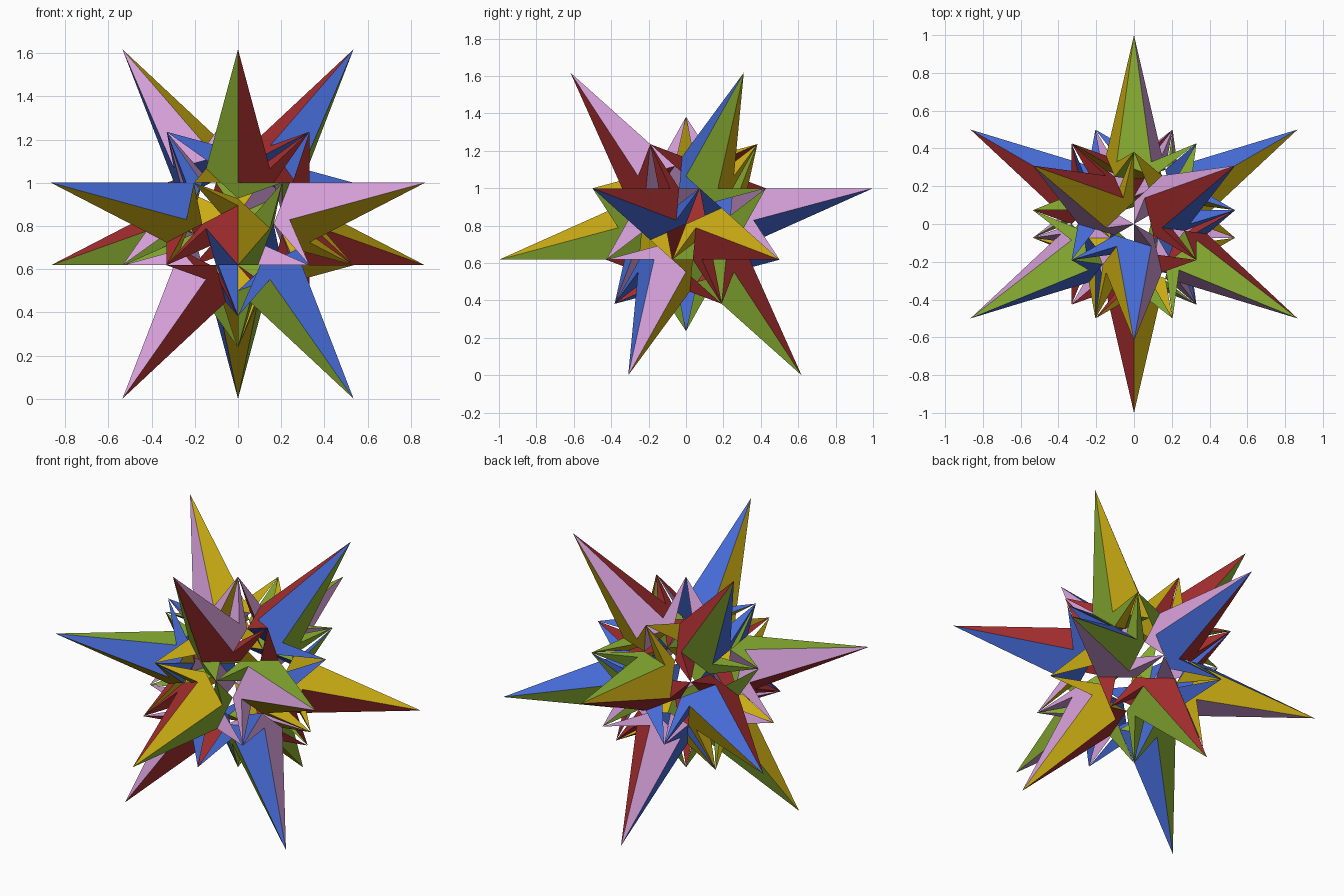
import bpy
from math import radians, degrees, acos, sqrt, cos, sin, atan2
from itertools import combinations
from mathutils import Vector, Matrix

if "Cube" in bpy.data.objects:
    bpy.data.objects.remove(bpy.data.objects["Cube"])

P = 0.190983                       # distance of every face plane from the centre
CENTRE = Vector((0, 0, 0.809017))
EPS = 1e-4
D = degrees(acos(sqrt(0.625)))     # twist between rings of the dodecahedron
HI, LO = sqrt(5) / 3, 1 / 3        # heights of the rings


def ring(angle, z, radius=None):
    r = sqrt(max(0, 1 - z * z)) if radius is None else radius
    return Vector((r * cos(radians(angle)), r * sin(radians(angle)), z))


def linear(rgb):
    return [((c / 255 + 0.055) / 1.055) ** 2.4 for c in rgb] + [1]


# Five colours, each owning the four planes of one tetrahedron
thirds = (0, 120, 240)
tetras = [[ring(0, 1)] + [ring(270 - D + t, -LO) for t in thirds],
          [ring(0, -1)] + [ring(90 + D + t, LO) for t in thirds]]
tetras += [[ring(330 + t, HI), ring(210 - D + t, LO),
            ring(30 + D + t, -LO), ring(270 + t, -HI)] for t in thirds]
colours = [("green", (140, 178, 52)), ("pink", (214, 160, 218)),
           ("yellow", (204, 174, 20)), ("blue", (70, 107, 214)),
           ("red", (168, 47, 48))]
materials = []
for name, rgb in colours:
    m = bpy.data.materials.new(name)
    m.diffuse_color = linear(rgb)
    m.use_nodes = True
    m.node_tree.nodes["Principled BSDF"].inputs["Base Color"].default_value = m.diffuse_color
    materials.append(m)
planes = [(n, i) for i, t in enumerate(tetras) for n in t]
normals = [n for n, _ in planes]

# All points where three or more planes meet
points = []
for a, b, c in combinations(normals, 3):
    m = Matrix((a, b, c))
    if abs(m.determinant()) < 1e-3:
        continue
    q = m.inverted() @ Vector((P, P, P))
    if q.length < 1.1 and all((q - o).length > 1e-3 for o in points):
        points.append(q)
dist = [[n.dot(q) - P for n in normals] for q in points]


def cell_faces(signs):
    """Polygons of the convex cell on the given side of each plane."""
    verts = [i for i, d in enumerate(dist)
             if all(s * v > -EPS for s, v in zip(signs, d))]
    for k, (n, colour) in enumerate(planes):
        loop = [i for i in verts if abs(dist[i][k]) < EPS]
        if len(loop) < 3:
            continue
        out = n * -signs[k]
        mid = sum((points[i] for i in loop), Vector()) / len(loop)
        u = (points[loop[0]] - mid).normalized()
        w = out.cross(u)
        loop.sort(key=lambda i: atan2((points[i] - mid).dot(w),
                                      (points[i] - mid).dot(u)))
        yield loop, colour


def signs_at(q):
    return [1 if n.dot(q) > P else -1 for n in normals]


# Long five-sided spikes, and the links below each of their five base faces
tips = [ring(a, 0.809017, 0.618034) for a in (30, 150, 270)]
tips += [ring(a, P, 1) for a in (90, 210, 330)]
tips += [-t for t in tips]
cells = []
for t in tips:
    s = signs_at(t * 0.6)
    cells.append(("long_spikes", s))
    for k in range(20):
        if s[k] > 0:
            cells.append(("inner_links", s[:k] + [-1] + s[k + 1:]))

# Short slivers along the edges at every tetrahedron corner
for tetra in tetras:
    corners = [n * (-3 * P) for n in tetra]
    for a in corners:
        for b in corners:
            if a is not b:
                cells.append(("short_spikes", signs_at(a + (b - a) * 0.045 - a * 0.02)))

# Keep only faces that are not shared by two cells
kept = {}
for part, s in cells:
    for loop, colour in cell_faces(s):
        key = frozenset(loop)
        if key in kept:
            del kept[key]
        else:
            kept[key] = (part, loop, colour)

# One flat-faced object per kind of part
for part in ("long_spikes", "inner_links", "short_spikes"):
    faces = [(l, c) for p, l, c in kept.values() if p == part]
    used = sorted({i for l, _ in faces for i in l})
    index = {i: j for j, i in enumerate(used)}
    mesh = bpy.data.meshes.new(part)
    mesh.from_pydata([points[i] + CENTRE for i in used], [],
                     [[index[i] for i in l] for l, _ in faces])
    for m in materials:
        mesh.materials.append(m)
    for poly, (_, c) in zip(mesh.polygons, faces):
        poly.material_index = c
    mesh.update()
    bpy.context.collection.objects.link(bpy.data.objects.new(part, mesh))
